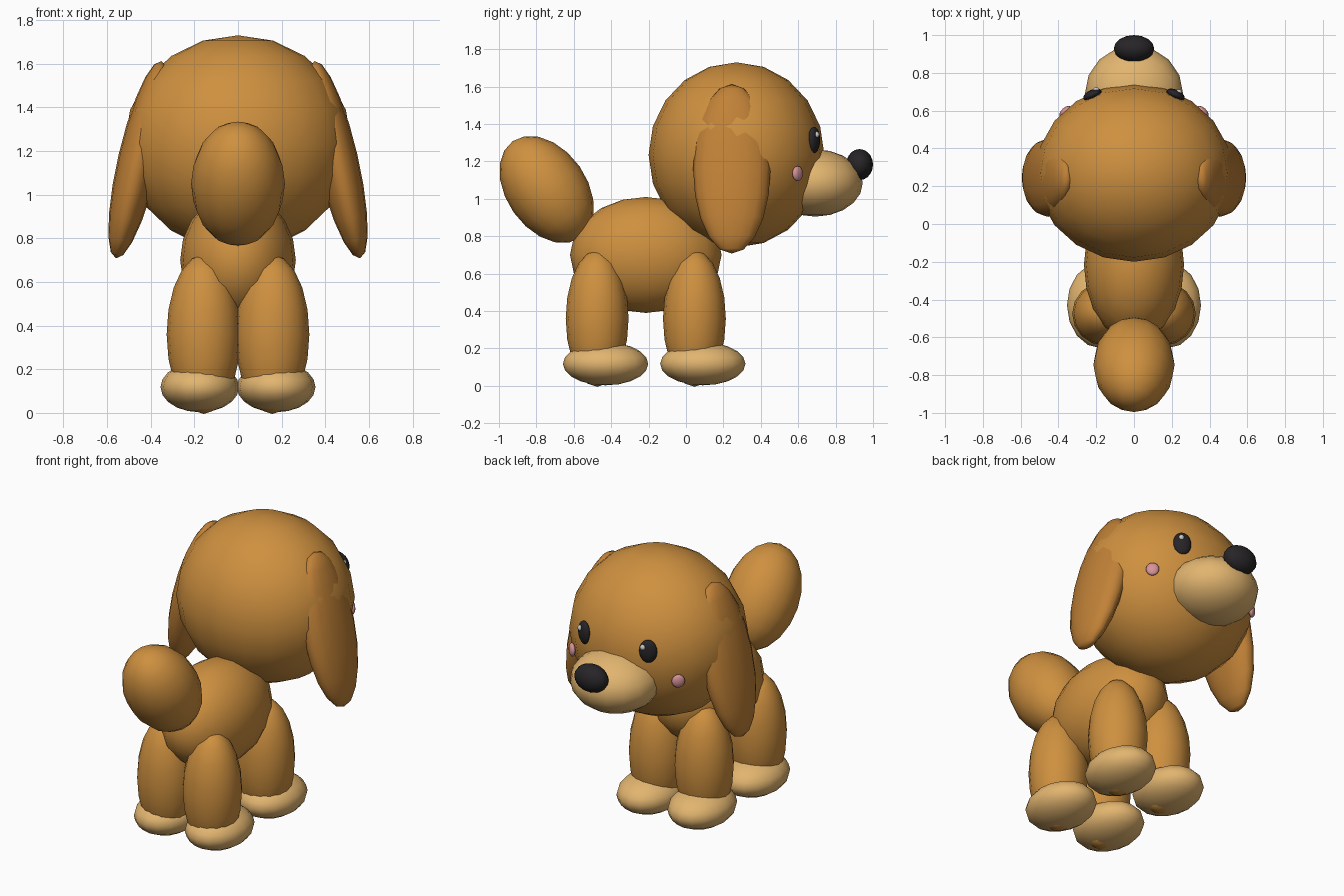
import bpy
import bmesh
from math import radians
from mathutils import Matrix, Euler

if "Cube" in bpy.data.objects:
    bpy.data.objects.remove(bpy.data.objects["Cube"])


def material(name, rgb):
    m = bpy.data.materials.new(name)
    m.diffuse_color = (*rgb, 1)
    m.use_nodes = True
    m.node_tree.nodes["Principled BSDF"].inputs["Base Color"].default_value = m.diffuse_color
    return m


fur = material("fur", (0.62, 0.28, 0.05))
ear_fur = material("ear_fur", (0.53, 0.22, 0.038))
cream = material("cream", (0.76, 0.46, 0.16))
black = material("black", (0.02, 0.018, 0.02))
pink = material("pink", (0.68, 0.29, 0.31))
white = material("white", (0.9, 0.9, 0.9))


def blob(name, loc, radii, mat, rot=(0, 0, 0), seg=16, rings=10):
    """Smooth ellipsoid; rotation in degrees."""
    bm = bmesh.new()
    bmesh.ops.create_uvsphere(bm, u_segments=seg, v_segments=rings, radius=1)
    bm.transform(Euler([radians(a) for a in rot]).to_matrix().to_4x4()
                 @ Matrix.Diagonal((*radii, 1)))
    for f in bm.faces:
        f.smooth = True
    me = bpy.data.meshes.new(name)
    bm.to_mesh(me)
    bm.free()
    me.materials.append(mat)
    ob = bpy.data.objects.new(name, me)
    ob.location = loc
    bpy.context.collection.objects.link(ob)
    return ob


def pair(name, loc, radii, mat, rot=(0, 0, 0), **kw):
    """Left and right copies mirrored across x = 0."""
    for side, s in (("left", -1), ("right", 1)):
        blob(f"{name}_{side}", (s * loc[0], loc[1], loc[2]), radii, mat,
             (rot[0], s * rot[1], s * rot[2]), **kw)


# Torso, tail and head
blob("body", (0, -0.215, 0.70), (0.265, 0.405, 0.31), fur, seg=20)
blob("tail", (0, -0.745, 1.05), (0.215, 0.215, 0.316), fur, (35, 0, 0))
blob("head", (0, 0.27, 1.235), (0.52, 0.47, 0.495), fur, seg=20)

# Floppy ears, tops leaning into the head
pair("ear", (0.455, 0.245, 1.16), (0.095, 0.207, 0.464), ear_fur, (0, -13, 0))

# Legs and paws
for end, y in (("tail_end", -0.475), ("head_end", 0.045)):
    pair(f"leg_{end}", (0.157, y, 0.36), (0.17, 0.168, 0.365), fur)
    pair(f"paw_{end}", (0.175, y + 0.045, 0.118), (0.18, 0.228, 0.115), cream)

# Face
blob("muzzle", (0, 0.69, 1.085), (0.26, 0.255, 0.18), cream)
blob("nose", (0, 0.928, 1.183), (0.107, 0.072, 0.083), black)
pair("eye", (0.22, 0.685, 1.315), (0.052, 0.026, 0.07), black, (0, 0, -25))
pair("cheek", (0.365, 0.597, 1.135), (0.038, 0.018, 0.04), pink, (0, 0, -42), seg=12, rings=8)

# Eye glints, both offset towards the same side
for side, x, y in (("left", -0.20, 0.71), ("right", 0.237, 0.699)):
    blob(f"eye_glint_{side}", (x, y, 1.343), (0.017, 0.014, 0.017), white, seg=12, rings=8)
